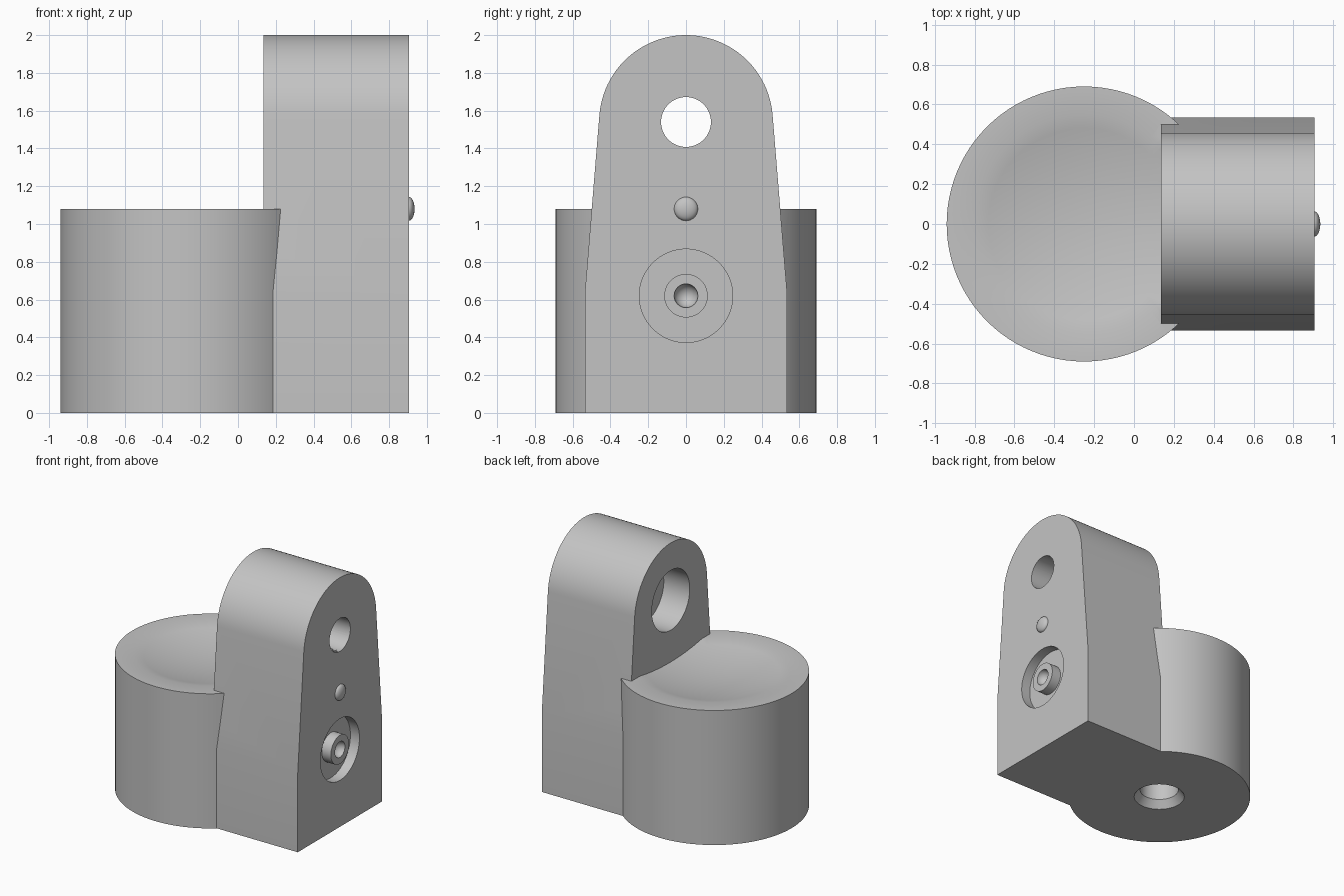
import bpy, bmesh, math
from mathutils import Matrix

cube = bpy.data.objects.get("Cube")
if cube:
    bpy.data.objects.remove(cube, do_unlink=True)

grey = bpy.data.materials.new("plain grey")
grey.use_nodes = True
grey.diffuse_color = (0.55, 0.55, 0.55, 1)
grey.node_tree.nodes["Principled BSDF"].inputs["Base Color"].default_value = grey.diffuse_color


def finish(bm, name, matrix=None):
    bmesh.ops.recalc_face_normals(bm, faces=bm.faces)
    if matrix:
        bm.transform(matrix)
    mesh = bpy.data.meshes.new(name)
    bm.to_mesh(mesh)
    bm.free()
    mesh.materials.append(grey)
    obj = bpy.data.objects.new(name, mesh)
    bpy.context.collection.objects.link(obj)
    return obj


def lathe(name, profile, matrix, closed=False, steps=96):
    """Spin a (radius, height) profile around z, then place it."""
    bm = bmesh.new()
    verts = [bm.verts.new((r, 0, h)) for r, h in profile]
    pairs = list(zip(verts, verts[1:])) + ([(verts[-1], verts[0])] if closed else [])
    edges = [bm.edges.new(p) for p in pairs]
    bmesh.ops.spin(bm, geom=verts + edges, axis=(0, 0, 1), cent=(0, 0, 0),
                   angle=2 * math.pi, steps=steps)
    bmesh.ops.remove_doubles(bm, verts=bm.verts, dist=1e-5)
    return finish(bm, name, matrix)


def along_x(x, z):
    return Matrix.Translation((x, 0, z)) @ Matrix.Rotation(math.pi / 2, 4, 'Y')


def rod(r, h0, h1):
    return [(0, h0), (r, h0), (r, h1), (0, h1)]


def ellipsoid(r, h, n=12):
    return [(r * math.cos(a), h * math.sin(a))
            for a in (math.pi * (i / n - 0.5) for i in range(n + 1))]


def combine(target, other, operation):
    mod = target.modifiers.new(other.name, 'BOOLEAN')
    mod.object, mod.operation, mod.solver = other, operation, 'EXACT'
    bpy.context.view_layer.objects.active = target
    bpy.ops.object.modifier_apply(modifier=mod.name)
    bpy.data.objects.remove(other, do_unlink=True)


INNER, OUTER = 0.135, 0.905       # end faces of the bracket
EYE, SOCKET, KNOB = 1.54, 0.62, 1.08   # heights of its features

# Bracket: tapered upright with a rounded top
R, lean = 0.46, 0.08
side = [(0.535, 0), (0.535, 0.64)]
arc = [(R * math.cos(a), EYE + R * math.sin(a))
       for a in (lean + (math.pi - 2 * lean) * i / 48 for i in range(49))]
outline = side + arc + [(-y, z) for y, z in reversed(side)]
bm = bmesh.new()
face = bm.faces.new([bm.verts.new((INNER, y, z)) for y, z in outline])
ext = bmesh.ops.extrude_face_region(bm, geom=[face])["geom"]
bmesh.ops.translate(bm, vec=(OUTER - INNER, 0, 0),
                    verts=[v for v in ext if isinstance(v, bmesh.types.BMVert)])
bracket = finish(bm, "bracket_with_cup")

# Cup: drum with a shallow dish on top and a countersunk hole below
height, dish, depth = 1.08, 0.55, 0.07
bowl = [(dish * i / 8, height - depth * (1 - (i / 8) ** 2)) for i in range(8, -1, -1)]
drum = [(0, 0.3), (0.145, 0.3), (0.145, 0.06), (0.19, 0), (0.69, 0), (0.69, height)] + bowl
combine(bracket, lathe("cup", drum, Matrix.Translation((-0.25, 0, 0))), 'UNION')

# Eye hole with a wide counterbore on the inner side
combine(bracket, lathe("eye_hole", rod(0.132, 0.1, 1), along_x(INNER, EYE)), 'DIFFERENCE')
combine(bracket, lathe("eye_counterbore", rod(0.24, -0.1, 0.23), along_x(INNER, EYE)), 'DIFFERENCE')

# Ring recess leaving a central boss with a rounded socket
ring = [(0.115, -0.08), (0.247, -0.08), (0.247, 0.1), (0.115, 0.1)]
combine(bracket, lathe("ring_recess", ring, along_x(OUTER, SOCKET), closed=True), 'DIFFERENCE')
combine(bracket, lathe("socket", ellipsoid(0.063, 0.063), along_x(OUTER, SOCKET), steps=32), 'DIFFERENCE')

# Locating knob
combine(bracket, lathe("knob", ellipsoid(0.063, 0.03), along_x(OUTER, KNOB), steps=32), 'UNION')

bpy.ops.object.select_all(action='DESELECT')
bracket.select_set(True)
bpy.context.view_layer.objects.active = bracket
bpy.ops.object.shade_smooth_by_angle(angle=math.radians(30))
